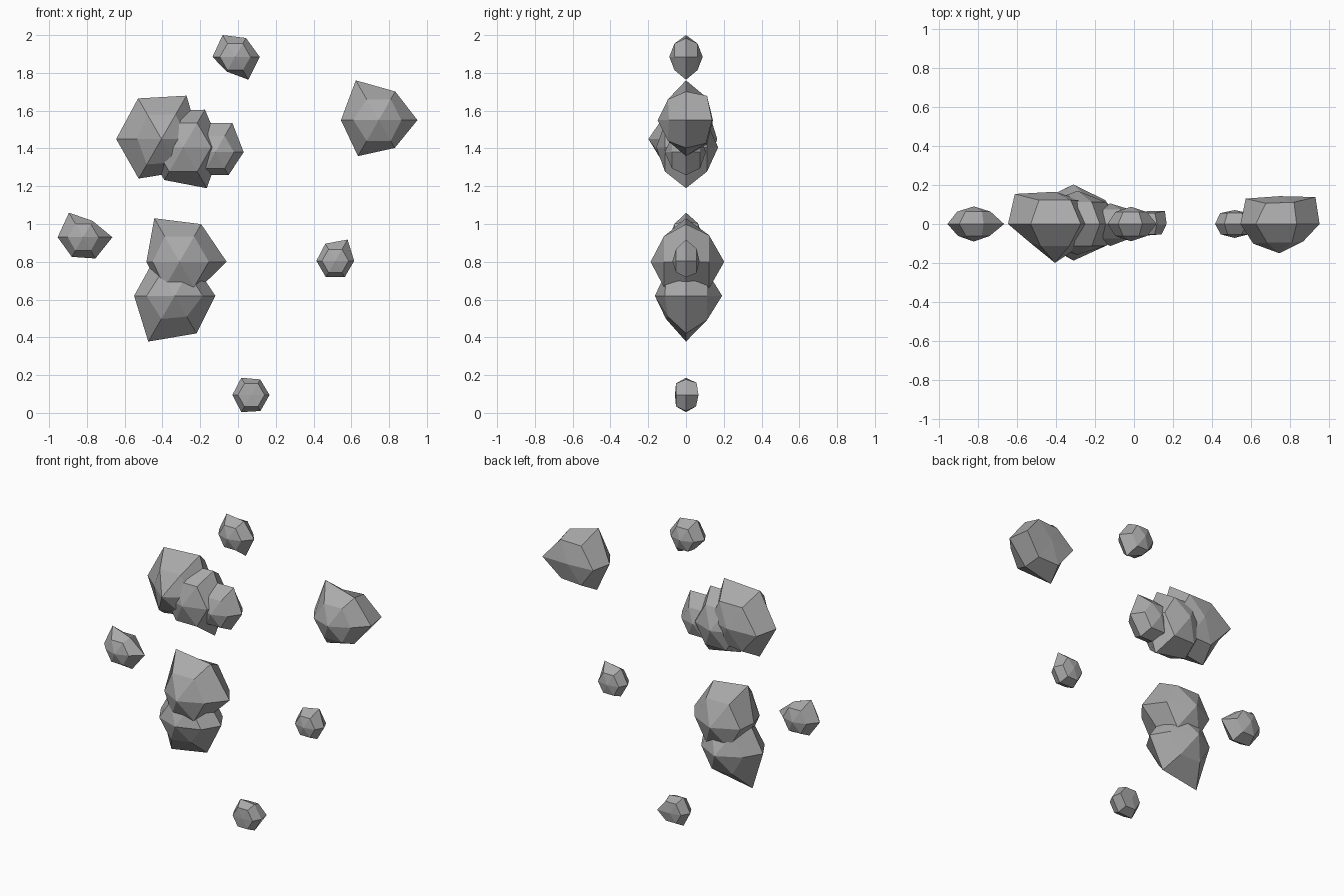
import bpy, bmesh, math

if "Cube" in bpy.data.objects:
    bpy.data.objects.remove(bpy.data.objects["Cube"])

stone = bpy.data.materials.new("grey stone")
stone.diffuse_color = (0.4, 0.4, 0.4, 1)
stone.use_nodes = True
stone.node_tree.nodes["Principled BSDF"].inputs["Base Color"].default_value = stone.diffuse_color
FLAT = 0.75  # rocks are flattened front to back


def rock(name, cx, cz, equator, front, back):
    """Six-sided ball lying along y: uneven equator, 45 degree rings, two poles.
    front / back = (pole radius, ring radius or six ring radii)"""
    bm = bmesh.new()

    def ring(radii, lat):
        if not isinstance(radii, (list, tuple)):
            radii = [radii] * 6
        c, s = math.cos(lat), math.sin(lat)
        out = []
        for i, r in enumerate(radii):
            a = i * math.pi / 3
            out.append(bm.verts.new((cx + r * c * math.cos(a), r * s * FLAT,
                                     cz + r * c * math.sin(a))))
        return out

    mid = ring(equator, 0)
    for side, (pole, rad) in ((-1, front), (1, back)):
        inner = ring(rad, side * math.pi / 4)
        tip = bm.verts.new((cx, side * pole * FLAT, cz))
        for i in range(6):
            j = (i + 1) % 6
            bm.faces.new((mid[i], mid[j], inner[j], inner[i]))
            bm.faces.new((inner[i], inner[j], tip))
    bmesh.ops.recalc_face_normals(bm, faces=bm.faces)
    me = bpy.data.meshes.new(name)
    bm.to_mesh(me)
    bm.free()
    me.materials.append(stone)
    bpy.context.collection.objects.link(bpy.data.objects.new(name, me))


# upper cluster
rock("upper_rock_large", -0.405, 1.45, [.20, .265, .248, .24, .242, .20],
     (.265, [.20, .21, .21, .18, .22, .20]), (.22, [.22, .23, .23, .29, .23, .21]))
rock("upper_rock_middle", -0.29, 1.406, [.20, .23, .22, .20, .20, .25],
     (.21, .21), (.227, .21))
rock("upper_rock_small", -0.12, 1.38, [.15, .18, .18, .15, .14, .14],
     (.15, .14), (.14, .14))

# lower cluster
rock("lower_rock_top", -0.31, 0.80, [.25, .23, .266, .175, .19, .18],
     (.25, [.22, .22, .22, .20, .22, .22]), (.27, .23))
rock("lower_rock_bottom", -0.335, 0.62, [.215, .20, .22, .215, .28, .23],
     (.22, [.21, .20, .20, .21, .20, .18]), (.255, .21))

# single large rock on the right
rock("right_rock_large", 0.745, 1.55, [.205, .175, .243, .20, .22, .17],
     (.20, [.17, .18, .18, .19, .18, .18]), (.19, [.26, .21, .20, .245, .21, .20]))

# small drifting rocks
rock("right_rock_small", 0.515, 0.805, [.10, .13, .105, .10, .10, .10],
     (.095, .10), (.095, .105))
rock("left_rock_small", -0.82, 0.93, [.155, .10, .15, .135, .12, .13],
     (.12, .115), (.12, .12))
rock("top_rock_small", -0.015, 1.885, [.13, .115, .133, .12, .09, .14],
     (.118, .115), (.118, .115))
rock("bottom_rock_small", 0.07, 0.095, [.097, .095, .105, .10, .105, .098],
     (.078, .10), (.088, [.125, .105, .105, .10, .10, .10]))
